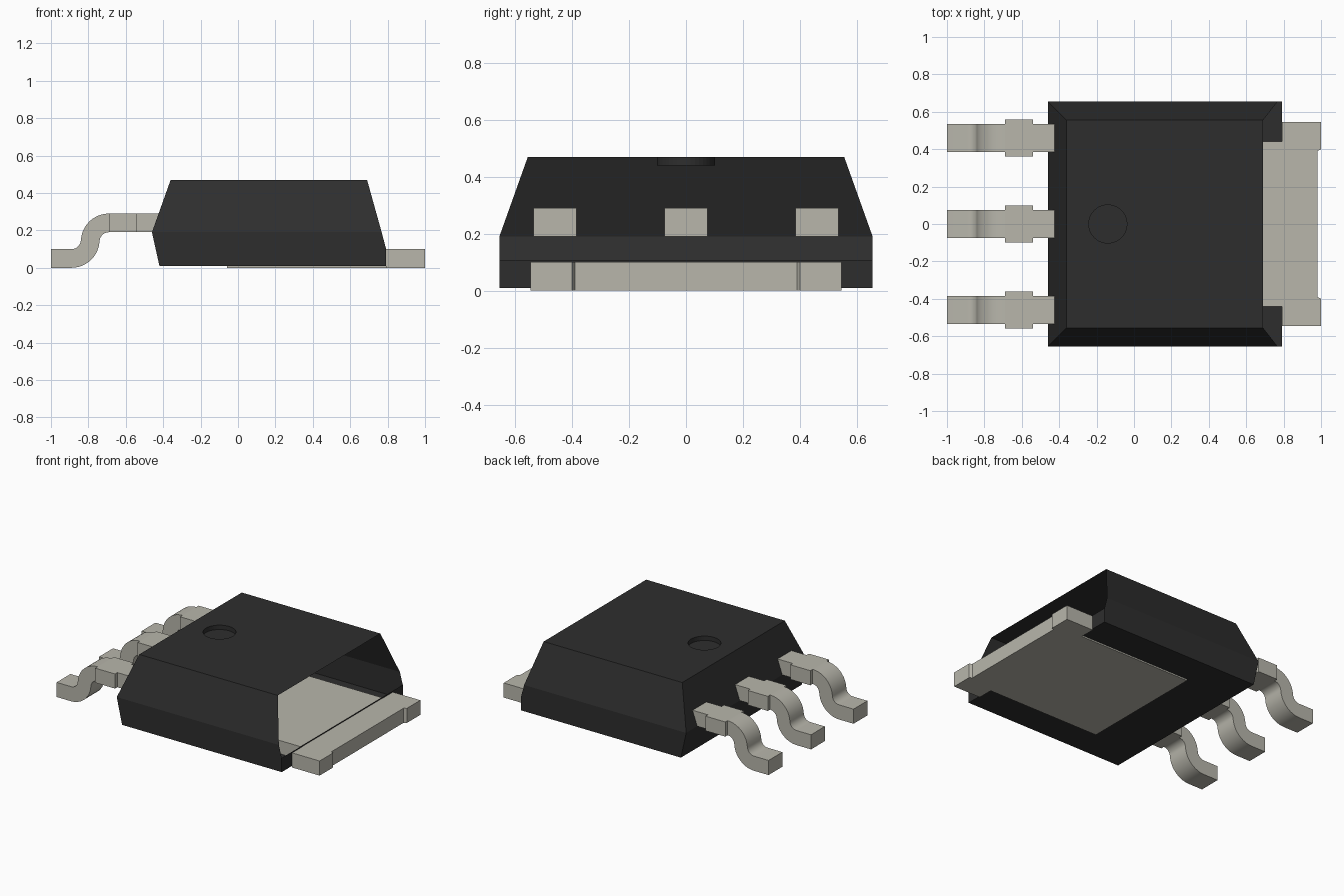
import bpy, bmesh, math

cube = bpy.data.objects.get("Cube")
if cube:
    bpy.data.objects.remove(cube, do_unlink=True)


def material(name, rgb, rough):
    m = bpy.data.materials.new(name)
    m.use_nodes = True
    m.diffuse_color = (*rgb, 1)
    bsdf = m.node_tree.nodes["Principled BSDF"]
    bsdf.inputs["Base Color"].default_value = (*rgb, 1)
    bsdf.inputs["Roughness"].default_value = rough
    return m


BLACK = material("black plastic", (0.027, 0.027, 0.027), 0.7)
METAL = material("tinned metal", (0.48, 0.47, 0.41), 0.5)


def finish(name, bm, mat, smooth=False):
    mesh = bpy.data.meshes.new(name)
    bm.to_mesh(mesh)
    bm.free()
    mesh.materials.append(mat)
    ob = bpy.data.objects.new(name, mesh)
    bpy.context.collection.objects.link(ob)
    if smooth:
        bpy.ops.object.select_all(action='DESELECT')
        ob.select_set(True)
        bpy.context.view_layer.objects.active = ob
        bpy.ops.object.shade_smooth_by_angle(angle=math.radians(30))
    return ob


def prism(bm, outline, place, lo, hi):
    """Extrude a 2D outline from lo to hi; place(a, b, h) maps it to 3D."""
    bottom = [bm.verts.new(place(a, b, lo)) for a, b in outline]
    top = [bm.verts.new(place(a, b, hi)) for a, b in outline]
    faces = [bm.faces.new(bottom[::-1]), bm.faces.new(top)]
    n = len(outline)
    for i in range(n):
        j = (i + 1) % n
        faces.append(bm.faces.new((bottom[i], bottom[j], top[j], top[i])))
    bmesh.ops.recalc_face_normals(bm, faces=faces)


# Moulded shell, open on the sloped +x end above the tab
bm = bmesh.new()
W, TW, TOP, MID = 0.655, 0.555, 0.47, 0.19
lower = [(-0.42, 0.01), (0.79, 0.01), (0.79, 0.107), (0.768, MID), (-0.46, MID)]
upper = [(-0.36, TOP), (0.69, TOP)]
side = {}
for s in (-1, 1):
    low = [bm.verts.new((x, s * W, z)) for x, z in lower]
    up = [bm.verts.new((x, s * TW, z)) for x, z in upper]
    side[s] = low + up
    for f in (low, [low[4], low[3], up[1], up[0]]):
        bm.faces.new(f if s < 0 else f[::-1])
a, b = side[-1], side[1]
for i, j in ((1, 0), (2, 1), (0, 4), (4, 5)):      # bottom, low end, lead end
    bm.faces.new((a[j], a[i], b[i], b[j]) if (i, j) in ((1, 0), (2, 1))
                 else (a[i], a[j], b[j], b[i]))
bm.normal_update()
for f in bm.faces:                                  # point the flat panels outward
    if f.normal.dot(f.calc_center_median() - a[5].co.lerp(b[1].co, 0.5)) < 0:
        f.normal_flip()

# Top face with a round index dimple
N, R, CX, DEPTH = 40, 0.102, -0.14, 0.03
ring = []
for z in (TOP, TOP - DEPTH):
    ring.append([bm.verts.new((CX + R * math.cos(2 * math.pi * k / N),
                               R * math.sin(2 * math.pi * k / N), z)) for k in range(N)])
rim, floor = ring
bm.faces.new([a[5], a[6], b[6]] + [rim[-k % N] for k in range(N // 2 + 1)])
bm.faces.new([b[6], b[5], a[5]] + [rim[N // 2 - k] for k in range(N // 2 + 1)])
bm.faces.new(floor)
for k in range(N):
    j = (k + 1) % N
    bm.faces.new((rim[k], rim[j], floor[j], floor[k]))
finish("body_shell", bm, BLACK)

# Heat tab: narrow slab under the shell, wide lip outside with a shallow notch
half = [(-0.06, 0.44), (0.792, 0.44), (0.792, 0.545), (1.0, 0.545), (1.0, 0.40), (0.982, 0.39)]
outline = [(x, -y) for x, y in half] + half[::-1]
bm = bmesh.new()
prism(bm, outline, lambda x, y, h: (x, y, h), 0.0, 0.10)
finish("heat_tab", bm, METAL)

# Bent leads: foot, S bend, wide shoulder and a neck into the shell
T = 0.05                                            # half thickness
BEND, SWEEP, STEPS = 0.10, math.radians(87), 10
centre = [(-1.0, 0.05, 0.0)]
for k in range(STEPS + 1):
    t = SWEEP * k / STEPS
    centre.append((-0.89 + BEND * math.sin(t), 0.05 + BEND * (1 - math.cos(t)), t))
for k in range(STEPS - 1, -1, -1):
    t = SWEEP * k / STEPS
    centre.append((-0.69 - BEND * math.sin(t), 0.24 - BEND * (1 - math.cos(t)), t))
profile = [(x + T * math.sin(t), z - T * math.cos(t)) for x, z, t in centre]
profile += [(x - T * math.sin(t), z + T * math.cos(t)) for x, z, t in reversed(centre)]


def bar(x0, x1):
    return [(x0, 0.19), (x1, 0.19), (x1, 0.29), (x0, 0.29)]


for name, y in (("right_lead", -0.46), ("middle_lead", 0.0), ("left_lead", 0.46)):
    bm = bmesh.new()
    for shape, w in ((profile, 0.075), (bar(-0.69, -0.54), 0.10), (bar(-0.54, -0.37), 0.075)):
        prism(bm, shape, lambda x, z, h: (x, y + h, z), -w, w)
    finish(name, bm, METAL, smooth=True)
